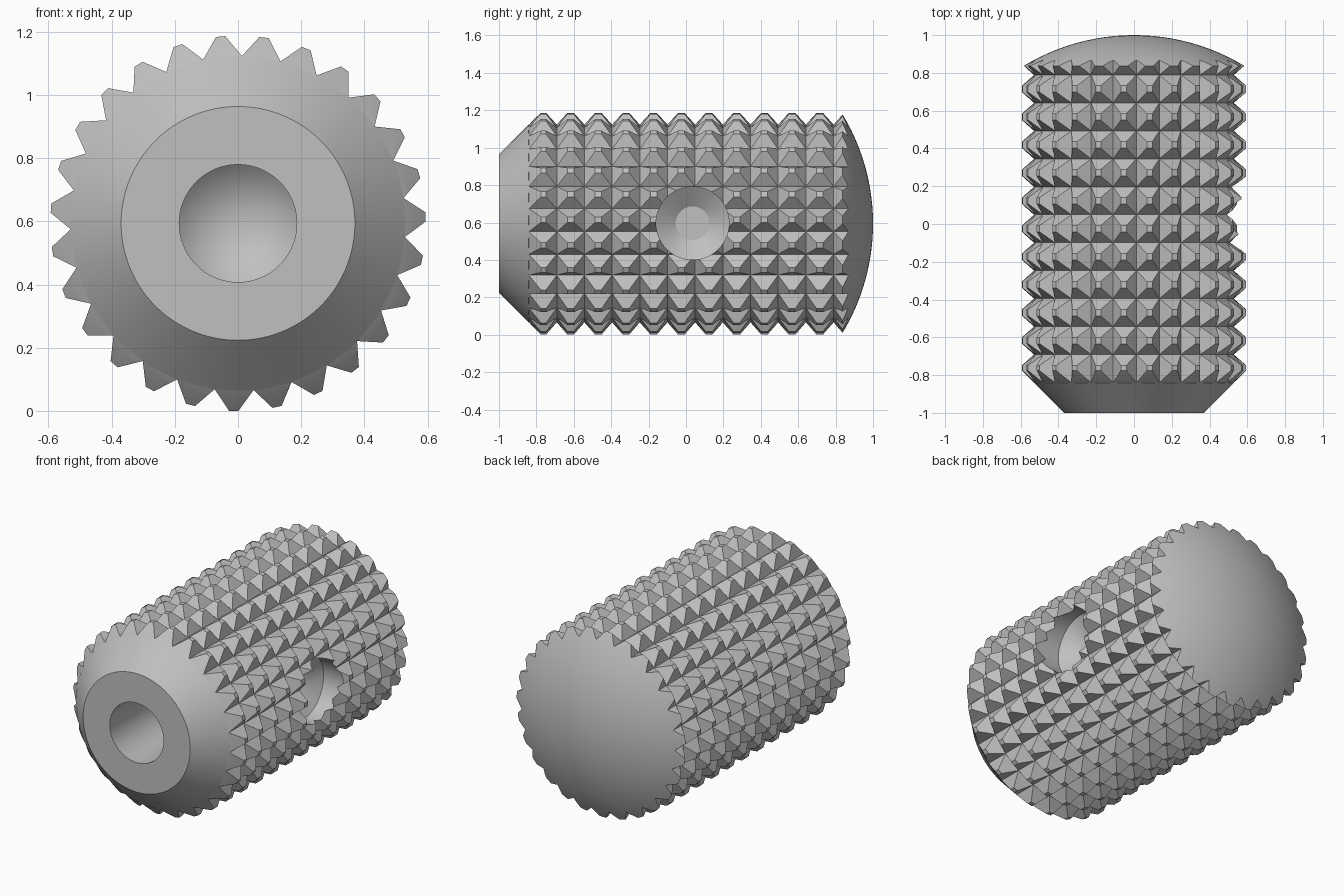
import bpy, bmesh
from math import sin, cos, pi, radians, sqrt
from mathutils import Matrix

cube = bpy.data.objects.get("Cube")
if cube:
    bpy.data.objects.remove(cube, do_unlink=True)

AXIS_Z = 0.594          # height of the main axis
TIP, ROOT = 0.594, 0.53  # knurl outer and valley radius
TEETH, PITCH, ROW_Y = 27, 0.148, -0.765

steel = bpy.data.materials.new("grey_steel")
steel.use_nodes = True
colour = (0.53, 0.53, 0.53, 1)
steel.diffuse_color = colour
steel.node_tree.nodes["Principled BSDF"].inputs["Base Color"].default_value = colour


def make_object(name, bm):
    bmesh.ops.recalc_face_normals(bm, faces=bm.faces)
    mesh = bpy.data.meshes.new(name)
    bm.to_mesh(mesh)
    bm.free()
    mesh.materials.append(steel)
    obj = bpy.data.objects.new(name, mesh)
    bpy.context.collection.objects.link(obj)
    return obj


def polar(r, angle, y):
    return (r * cos(angle), y, AXIS_Z + r * sin(angle))


def lathe(name, profile, matrix, segments=96):
    """Closed solid from (radius, height) points turned about local z."""
    bm = bmesh.new()
    verts = [bm.verts.new((r, 0, h)) for r, h in profile]
    edges = [bm.edges.new(pair) for pair in zip(verts, verts[1:])]
    bmesh.ops.spin(bm, geom=verts + edges, cent=(0, 0, 0), axis=(0, 0, 1),
                   angle=2 * pi, steps=segments, use_merge=True)
    bmesh.ops.remove_doubles(bm, verts=bm.verts, dist=1e-5)
    bm.transform(matrix)
    return make_object(name, bm)


# Knurled bar: rows of flat-tipped pyramids around a rod
bm = bmesh.new()
rows = range(-2, 14)
step = 2 * pi / TEETH
phase = radians(2)
rings = [[bm.verts.new(polar(ROOT, phase + (t - 0.5) * step, ROW_Y + (k - 0.5) * PITCH))
          for t in range(TEETH)] for k in rows]
for k, (ring, following) in enumerate(zip(rings, rings[1:])):
    y = ROW_Y + rows[k] * PITCH
    for t in range(TEETH):
        n = (t + 1) % TEETH
        base = [ring[t], ring[n], following[n], following[t]]
        a = phase + t * step
        tip = [bm.verts.new(polar(TIP, a + da * 0.025, y + dy * 0.017))
               for da, dy in ((-1, -1), (1, -1), (1, 1), (-1, 1))]
        bm.faces.new(tip)
        for i in range(4):
            j = (i + 1) % 4
            bm.faces.new((base[i], base[j], tip[j], tip[i]))
bm.faces.new(rings[0])
bm.faces.new(rings[-1])
knob = make_object("knurled_knob", bm)

# Envelope: front chamfer cone and rear dome
along_y = Matrix.Translation((0, 0, AXIS_Z)) @ Matrix.Rotation(-pi / 2, 4, "X")
DOME = 1.13
dome = [(r, 1 - DOME + sqrt(DOME ** 2 - r ** 2)) for r in (0.7 * (1 - i / 14) for i in range(15))]
envelope = lathe("end_shape_cutter", [(0, -1), (0.37, -1), (0.7, -0.67)] + dome, along_y, 128)

# Blind front bore with a pointed bottom
bore = lathe("bore_cutter", [(0, -1.2), (0.186, -1.2), (0.186, -0.25), (0, -0.08)], along_y)

# Side hole with a tapered, flat-floored bottom
along_x = Matrix.Translation((0, 0.035, AXIS_Z + 0.002)) @ Matrix.Rotation(pi / 2, 4, "Y")
side_hole = lathe("side_hole_cutter",
                  [(0, 0.8), (0.195, 0.8), (0.195, 0.43), (0.09, 0.36), (0, 0.36)], along_x, 64)

# Cut the bar to shape
bpy.context.view_layer.objects.active = knob
for cutter, operation in ((envelope, "INTERSECT"), (bore, "DIFFERENCE"), (side_hole, "DIFFERENCE")):
    mod = knob.modifiers.new(cutter.name, "BOOLEAN")
    mod.object, mod.operation, mod.solver = cutter, operation, "EXACT"
    bpy.ops.object.modifier_apply(modifier=mod.name)
    bpy.data.objects.remove(cutter, do_unlink=True)

# Smooth the turned surfaces, keep the knurl crisp
bpy.ops.object.select_all(action="DESELECT")
knob.select_set(True)
bpy.ops.object.shade_smooth_by_angle(angle=radians(12))
